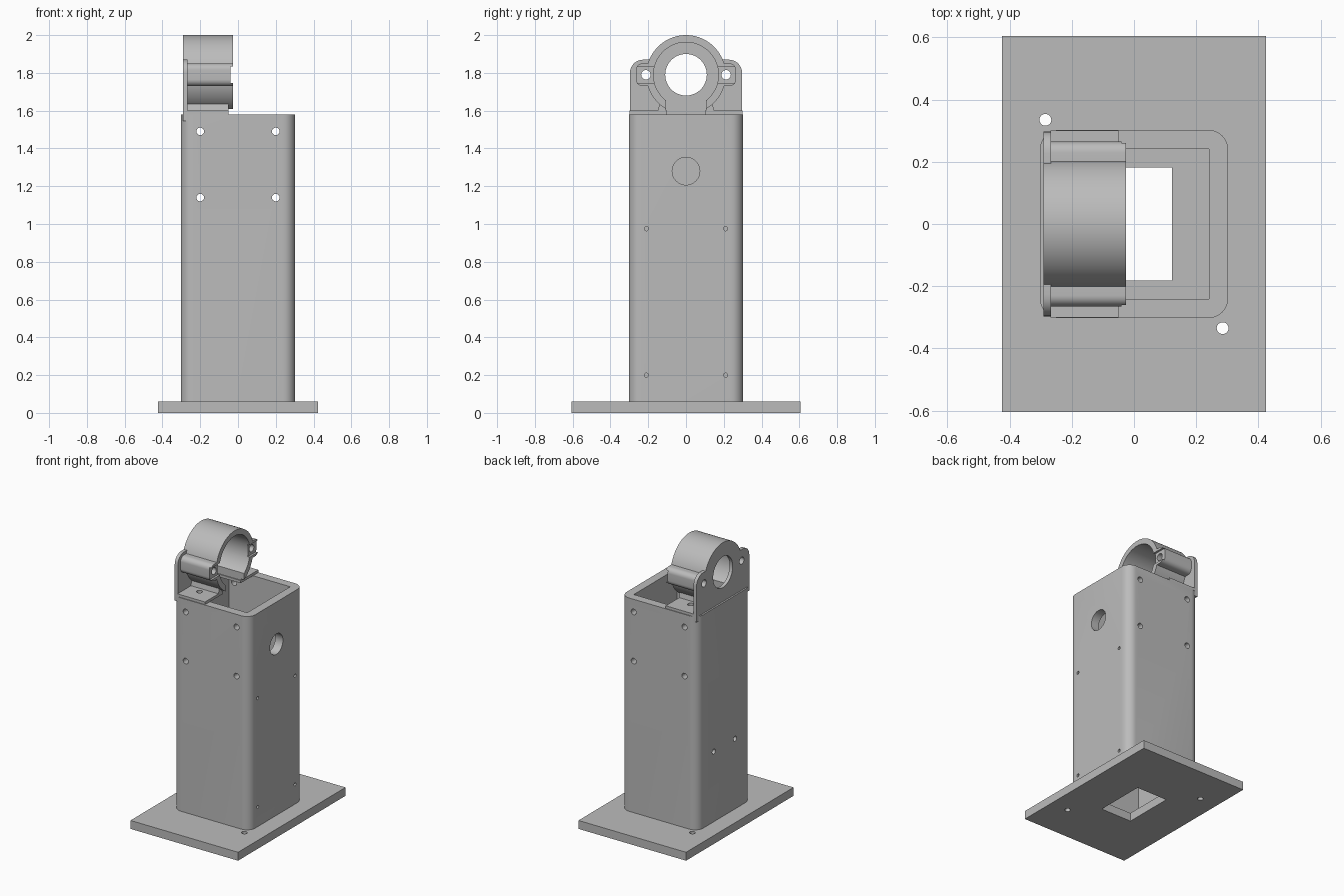
import bpy
import math

cube = bpy.data.objects.get("Cube")
if cube:
    bpy.data.objects.remove(cube, do_unlink=True)

grey = bpy.data.materials.new("plain grey")
grey.use_nodes = True
colour = (0.5, 0.5, 0.5, 1)
grey.diffuse_color = colour
grey.node_tree.nodes["Principled BSDF"].inputs["Base Color"].default_value = colour


def prism(name, axis, points, low, high):
    """Extrude a closed outline along an axis; the outline uses the other two axes in order."""
    place = {
        "X": lambda p, d: (d, p[0], p[1]),
        "Y": lambda p, d: (p[0], d, p[1]),
        "Z": lambda p, d: (p[0], p[1], d),
    }[axis]
    n = len(points)
    verts = [place(p, d) for d in (low, high) for p in points]
    faces = [tuple(reversed(range(n))), tuple(range(n, 2 * n))]
    faces += [(i, (i + 1) % n, n + (i + 1) % n, n + i) for i in range(n)]
    if axis == "Y":
        faces = [tuple(reversed(f)) for f in faces]
    mesh = bpy.data.meshes.new(name)
    mesh.from_pydata(verts, [], faces)
    mesh.materials.append(grey)
    obj = bpy.data.objects.new(name, mesh)
    bpy.context.collection.objects.link(obj)
    return obj


def circle(u, v, r, n=32):
    return [(u + r * math.cos(math.tau * i / n), v + r * math.sin(math.tau * i / n)) for i in range(n)]


def rect(u0, u1, v0, v1):
    return [(u0, v0), (u1, v0), (u1, v1), (u0, v1)]


def rounded(u0, u1, v0, v1, r, steps=8):
    pts = []
    centres = [(u1 - r, v1 - r), (u0 + r, v1 - r), (u0 + r, v0 + r), (u1 - r, v0 + r)]
    for k, (cu, cv) in enumerate(centres):
        for i in range(steps + 1):
            a = math.pi / 2 * (k + i / steps)
            pts.append((cu + r * math.cos(a), cv + r * math.sin(a)))
    return pts


def combine(obj, operation, *others):
    for other in others:
        mod = obj.modifiers.new("combine", "BOOLEAN")
        mod.operation = operation
        mod.solver = "EXACT"
        mod.object = other
        bpy.context.view_layer.objects.active = obj
        bpy.ops.object.modifier_apply(modifier=mod.name)
        bpy.data.objects.remove(other, do_unlink=True)


def cut(obj, axis, points, low, high):
    combine(obj, "DIFFERENCE", prism("cutter", axis, points, low, high))


def finish(obj):
    bpy.ops.object.select_all(action="DESELECT")
    obj.select_set(True)
    bpy.context.view_layer.objects.active = obj
    bpy.ops.object.shade_smooth_by_angle(angle=math.radians(30))


# Base plate with cable window and two bolt holes
base = prism("base_plate", "Z", rect(-0.424, 0.424, -0.605, 0.605), 0, 0.06)
cut(base, "Z", rect(-0.122, 0.122, -0.182, 0.182), -0.1, 0.2)
for s in (-1, 1):
    cut(base, "Z", circle(0.285 * s, -0.335 * s, 0.019), -0.1, 0.2)
finish(base)

# Hollow square column
column = prism("column", "Z", rounded(-0.303, 0.303, -0.303, 0.303, 0.065), 0.06, 1.58)
cut(column, "Z", rect(-0.242, 0.242, -0.242, 0.242), 0, 1.7)
for s in (-1, 1):
    for z in (1.14, 1.49):
        cut(column, "Y", circle(0.2 * s, z, 0.02), -0.5, 0.5)
    for z in (0.2, 0.975):
        cut(column, "X", circle(0.21 * s, z, 0.011), 0.1, 0.5)
    cut(column, "X", circle(0.12 * s, 0.56, 0.018), -0.5, -0.1)
cut(column, "X", circle(0, 1.28, 0.073, 48), 0.1, 0.5)
finish(column)

# Upright mounting plate: shoulders with a round crown
AXIS_Z = 1.79
outline = [p for p in rounded(-0.297, 0.297, 1.4, 1.87, 0.07) if p[1] > 1.6]
outline += [(-0.297, 1.545), (0.297, 1.545)]
plate = prism("mounting_plate", "X", outline, -0.291, -0.267)
combine(plate, "UNION", prism("crown", "X", circle(0, AXIS_Z, 0.21, 96), -0.291, -0.267))
cut(plate, "X", circle(0, AXIS_Z, 0.11, 64), -0.5, 0)
for s in (-1, 1):
    cut(plate, "X", circle(0.212 * s, AXIS_Z, 0.025), -0.5, 0)
finish(plate)

# Open clamp ring with side lugs
BACK, FRONT = -0.268, -0.026
ring = prism("clamp_ring", "X", circle(0, AXIS_Z, 0.21, 96), BACK, FRONT)
lugs = prism("lugs", "X", rounded(-0.265, 0.265, 1.73, 1.85, 0.035), BACK, FRONT)
combine(ring, "UNION", lugs)
cut(ring, "X", circle(0, AXIS_Z, 0.172, 96), -0.5, 0.1)
cut(ring, "X", rect(-0.106, 0.106, 1.5, 1.7), -0.5, 0.1)
for s in (-1, 1):
    cut(ring, "X", rect(0.215 * s - 0.06, 0.215 * s + 0.06, 1.747, 1.833), FRONT - 0.015, 0.1)
    cut(ring, "X", circle(0.212 * s, AXIS_Z, 0.025), -0.5, 0.1)
finish(ring)

# Feet: a shelf on the column rim and a web up to the ring, one per side
for side, s in (("left", 1), ("right", -1)):
    shelf = prism(side + "_shelf", "Z", rect(-0.268, -0.05, *sorted((0.1 * s, 0.3 * s))), 1.581, 1.6)
    cut(shelf, "Z", circle(-0.17, 0.19 * s, 0.02), 1.5, 1.7)
    finish(shelf)
    profile = [(0.106, 1.59), (0.15, 1.59), (0.14, 1.64), (0.106, 1.64)]
    if s < 0:
        profile = [(-y, z) for y, z in reversed(profile)]
    prism(side + "_web", "X", profile, -0.268, -0.05)
